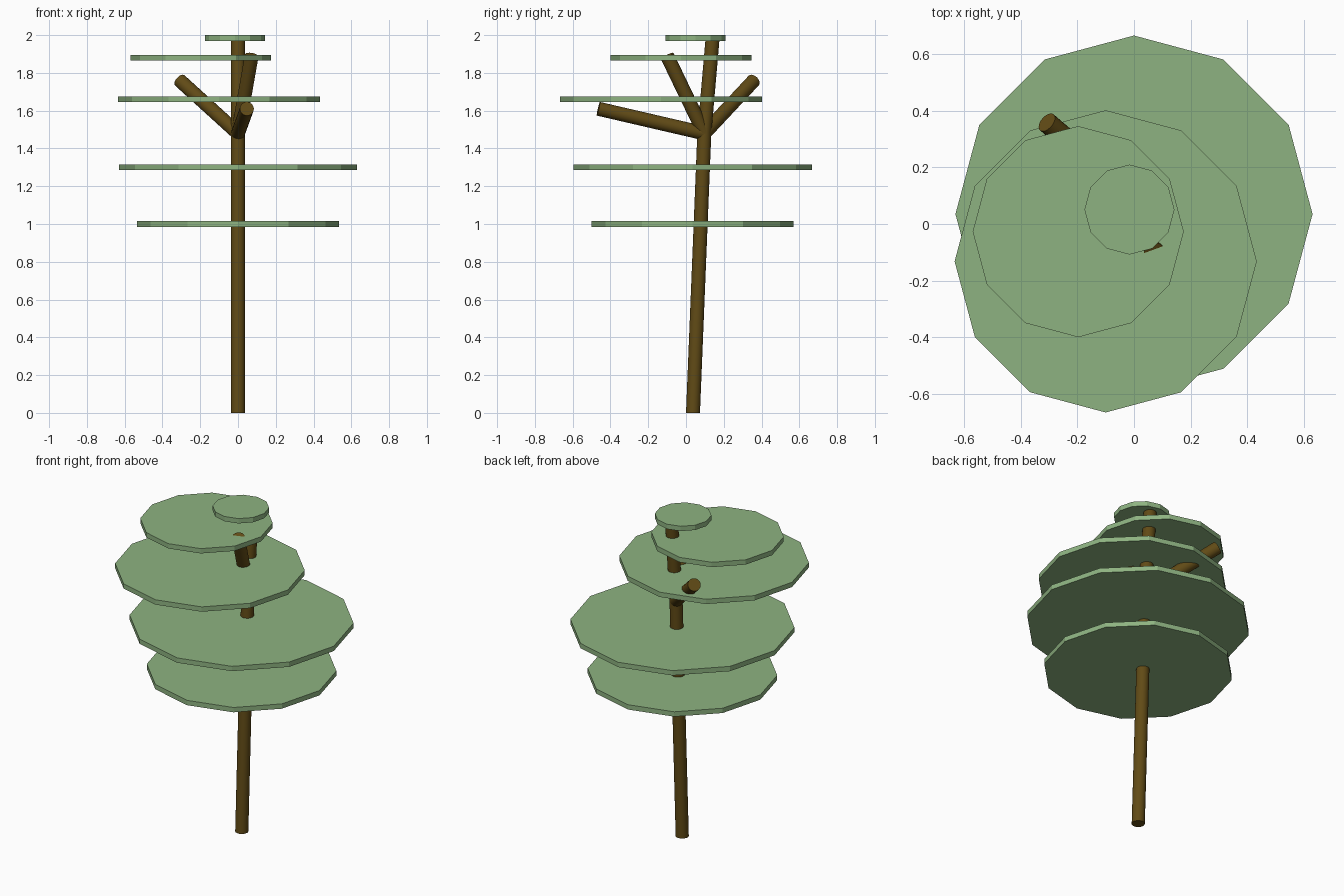
import bpy, math
from mathutils import Vector

if "Cube" in bpy.data.objects:
    bpy.data.objects.remove(bpy.data.objects["Cube"])


def material(name, color):
    m = bpy.data.materials.new(name)
    m.diffuse_color = color
    m.use_nodes = True
    m.node_tree.nodes["Principled BSDF"].inputs["Base Color"].default_value = m.diffuse_color
    return m


bark = material("bark", (0.12, 0.07, 0.008, 1))
leaf = material("leaf", (0.27, 0.45, 0.22, 1))


def limb(name, start, end, radius=0.037):
    """Round smooth cylinder between two points."""
    a, b = Vector(start), Vector(end)
    d = b - a
    bpy.ops.mesh.primitive_cylinder_add(vertices=24, radius=radius, depth=d.length,
                                        location=(a + b) / 2)
    ob = bpy.context.object
    ob.rotation_euler = d.to_track_quat('Z', 'Y').to_euler()
    ob.name = name
    ob.data.materials.append(bark)
    bpy.ops.object.shade_smooth_by_angle(angle=math.radians(40))
    return ob


def leaf_disc(name, x, y, z, radius):
    """Flat twelve-sided foliage layer."""
    bpy.ops.mesh.primitive_cylinder_add(vertices=12, radius=radius, depth=0.03,
                                        location=(x, y, z))
    ob = bpy.context.object
    ob.name = name
    ob.data.materials.append(leaf)


# Trunk: slight lean, level foot on the ground
fork = (0, 0.097, 1.48)
trunk = limb("trunk", (0, 0.037, 0), fork)
bpy.ops.object.transform_apply(location=True, rotation=True)
for v in trunk.data.vertices:
    if v.co.z < 0.5:
        v.co.z = 0

# Branches spreading from the fork
limb("leader_branch", fork, (0, 0.14, 1.975))
limb("back_left_branch", fork, (-0.308, 0.359, 1.76))
limb("upper_front_branch", fork, (0.072, -0.1, 1.89))
limb("lower_front_branch", fork, (0.047, -0.464, 1.61))

# Foliage layers, bottom to top
layers = [(0, 0.035, 1.0, 0.534), (0, 0.035, 1.3, 0.631), (-0.1, -0.132, 1.66, 0.534),
          (-0.197, -0.027, 1.88, 0.373), (-0.016, 0.051, 1.985, 0.159)]
for i, layer in enumerate(layers, 1):
    leaf_disc(f"foliage_layer_{i}", *layer)
